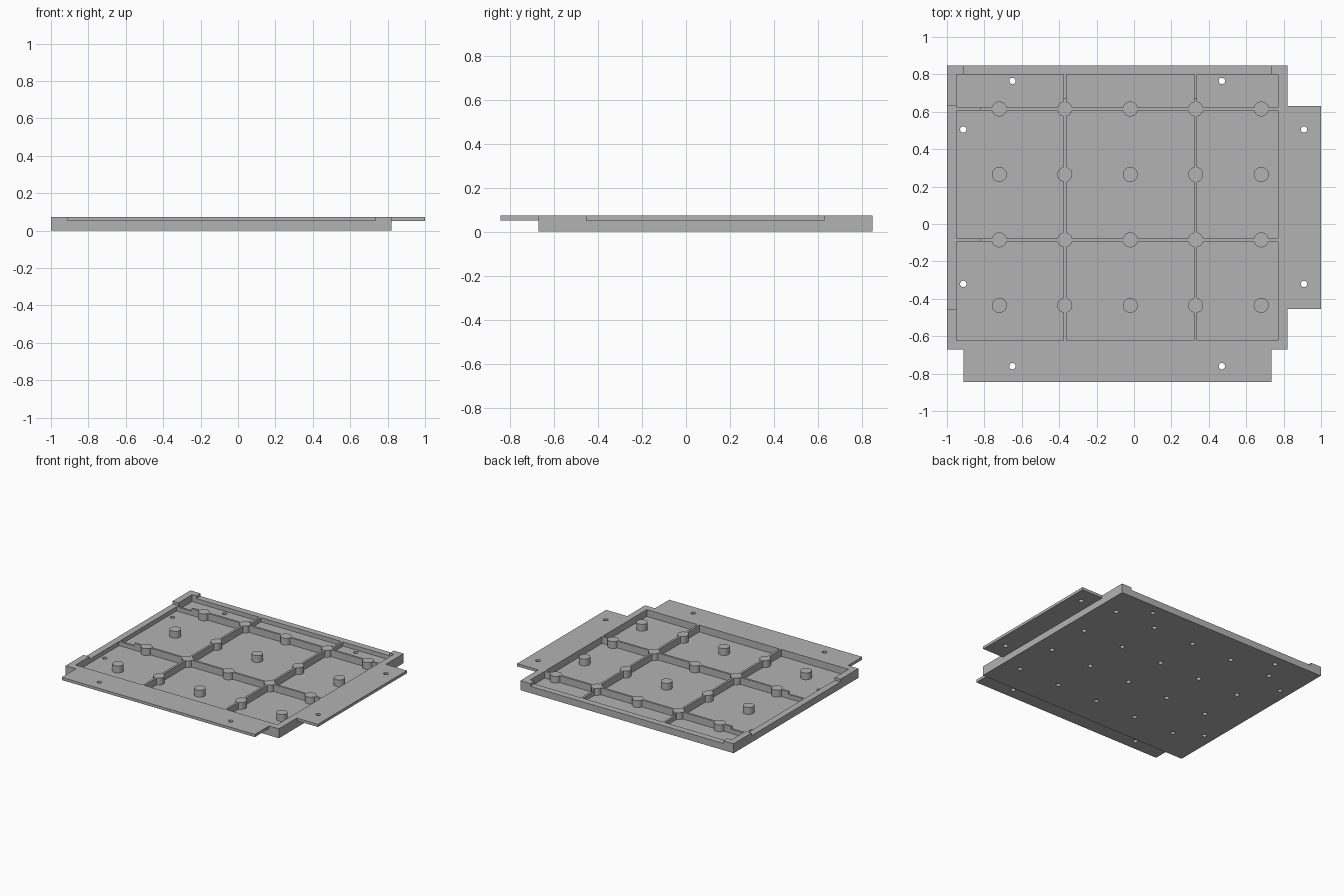
import bpy, bmesh, math
from mathutils import Matrix

if "Cube" in bpy.data.objects:
    bpy.data.objects.remove(bpy.data.objects["Cube"], do_unlink=True)

grey = bpy.data.materials.new("plain grey")
grey.use_nodes = True
grey.diffuse_color = (0.45, 0.45, 0.45, 1)
grey.node_tree.nodes["Principled BSDF"].inputs["Base Color"].default_value = (0.45, 0.45, 0.45, 1)

TOP, LIP, FLOOR = 0.073, 0.052, 0.02
LEFT, RIGHT, FRONT, BACK = -1.0, 0.82, -0.672, 0.848
WALL, RIB = 0.05, 0.016
RIB_X, RIB_Y = (-0.37, 0.33), (-0.085, 0.615)
STUDS = [(-0.72 + 0.35 * i, -0.435 + 0.35 * j) for i in range(5) for j in range(4)]
SCREWS_X, SCREWS_Y = (-0.65, 0.47), (-0.32, 0.505)


def make(name, boxes=(), rods=(), radius=0.017, low=-0.05, high=0.15):
    """One mesh of boxes (x0, x1, y0, y1, z0, z1) and upright rods (x, y)."""
    bm = bmesh.new()
    for x0, x1, y0, y1, z0, z1 in boxes:
        place = Matrix.Translation(((x0 + x1) / 2, (y0 + y1) / 2, (z0 + z1) / 2))
        size = Matrix.Diagonal((x1 - x0, y1 - y0, z1 - z0, 1))
        bmesh.ops.create_cube(bm, size=1, matrix=place @ size)
    for x, y in rods:
        bmesh.ops.create_cone(bm, cap_ends=True, segments=32, radius1=radius, radius2=radius,
                              depth=high - low, matrix=Matrix.Translation((x, y, (low + high) / 2)))
    mesh = bpy.data.meshes.new(name)
    bm.to_mesh(mesh)
    bm.free()
    mesh.materials.append(grey)
    obj = bpy.data.objects.new(name, mesh)
    bpy.context.collection.objects.link(obj)
    return obj


def select(obj):
    bpy.ops.object.select_all(action='DESELECT')
    obj.select_set(True)
    bpy.context.view_layer.objects.active = obj


def combine(obj, tool, operation='DIFFERENCE'):
    tool.hide_render = True
    mod = obj.modifiers.new(tool.name, 'BOOLEAN')
    mod.operation, mod.solver, mod.object = operation, 'EXACT', tool
    select(obj)
    bpy.ops.object.modifier_apply(modifier=mod.name)
    bpy.data.objects.remove(tool, do_unlink=True)


def spans(start, end, ribs):
    """Intervals left between the ribs."""
    edges = [start] + [r + s * RIB / 2 for r in ribs for s in (-1, 1)] + [end]
    return list(zip(edges[::2], edges[1::2]))


# Tray with ribbed pockets
tray = make("tray", [(LEFT, RIGHT, FRONT, BACK, 0, TOP)])
pockets = [(x0, x1, y0, y1, FLOOR, 0.2)
           for x0, x1 in spans(LEFT + WALL, RIGHT - WALL, RIB_X)
           for y0, y1 in spans(FRONT + WALL, BACK - WALL, RIB_Y)]
combine(tray, make("pocket_cutter", pockets))

# Round studs at the rib crossings and between them
combine(tray, make("studs", rods=STUDS, radius=0.04, low=FLOOR / 2, high=TOP), 'UNION')

# Rebates on the left and back that receive a neighbour's flanges
combine(tray, make("left_rebate_cutter", [(LEFT - 0.1, -0.82, -0.455, 0.63, LIP, 0.2)]))
combine(tray, make("back_rebate_cutter", [(-0.912, 0.735, 0.67, BACK + 0.1, LIP, 0.2)]))

# Screw holes through the floor, blind holes up into the studs
through = [(x, 0.765) for x in SCREWS_X] + [(-0.913, y) for y in SCREWS_Y]
combine(tray, make("screw_hole_cutter", rods=through))
combine(tray, make("blind_hole_cutter", rods=STUDS, high=0.05))

# Thin flanges on the right and front
right_flange = make("right_flange", [(RIGHT, 1, -0.455, 0.63, LIP, TOP)])
combine(right_flange, make("right_hole_cutter", rods=[(0.909, y) for y in SCREWS_Y]))
front_flange = make("front_flange", [(-0.912, 0.735, -0.845, FRONT, LIP, TOP)])
combine(front_flange, make("front_hole_cutter", rods=[(x, -0.76) for x in SCREWS_X]))

for part in (tray, right_flange, front_flange):
    select(part)
    bpy.ops.object.shade_smooth_by_angle(angle=math.radians(30))
